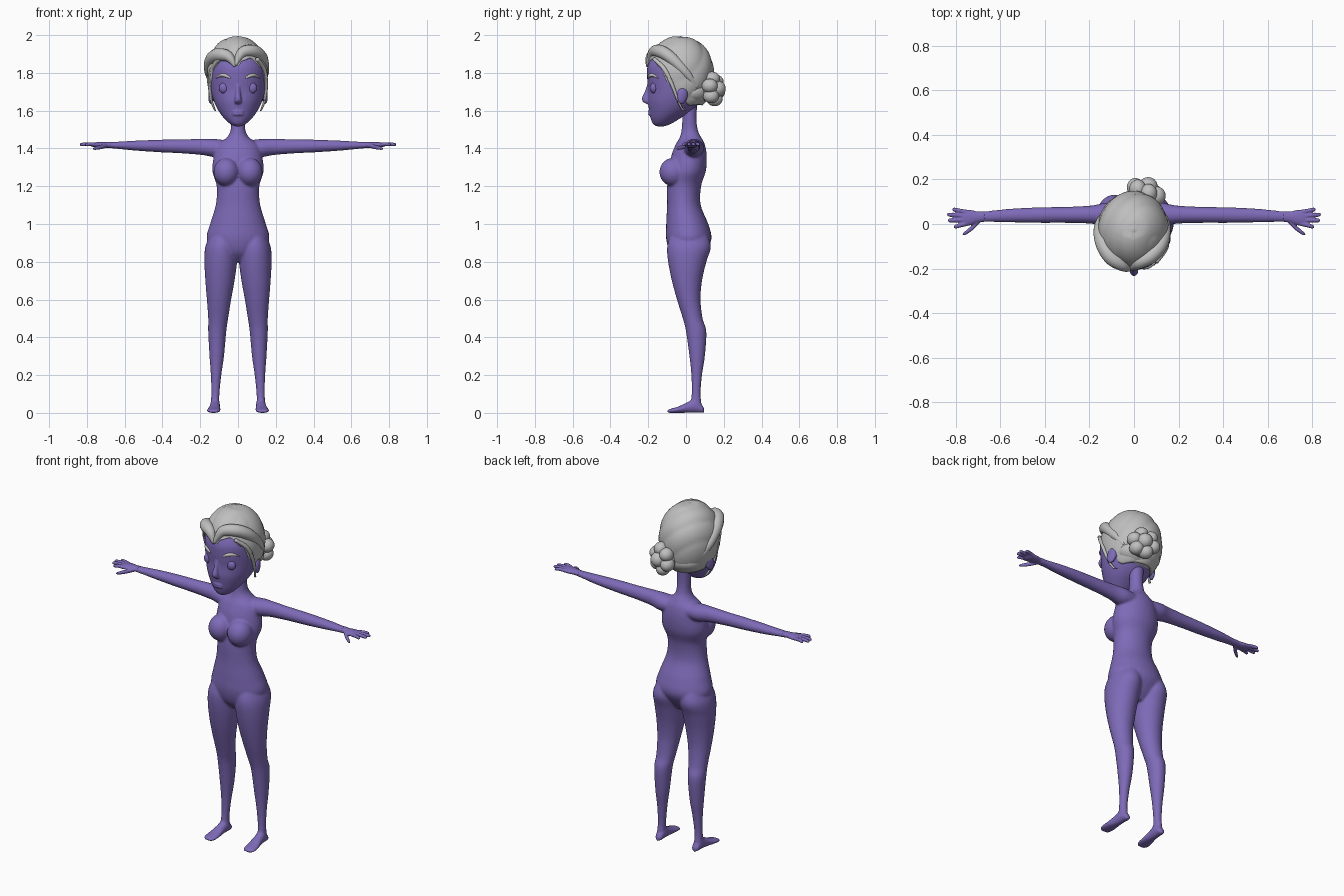
import bpy, bmesh, math
from mathutils import Vector, Matrix

if "Cube" in bpy.data.objects:
    bpy.data.objects.remove(bpy.data.objects["Cube"])

X, Y, Z = Vector((1, 0, 0)), Vector((0, 1, 0)), Vector((0, 0, 1))


def material(name, rgb):
    m = bpy.data.materials.new(name)
    m.diffuse_color = (*rgb, 1)
    m.use_nodes = True
    m.node_tree.nodes["Principled BSDF"].inputs["Base Color"].default_value = m.diffuse_color
    return m


SKIN = material("violet_skin", (0.21, 0.145, 0.48))
HAIR = material("silver_hair", (0.52, 0.52, 0.52))


def spline(rows, t):
    """Catmull-Rom interpolation through rows of numbers."""
    i = min(int(t), len(rows) - 2)
    f = t - i
    a, b, c, d = (rows[max(0, min(len(rows) - 1, i + k))] for k in (-1, 0, 1, 2))
    return [q + f / 2 * (r - p + f * (2 * p - 5 * q + 4 * r - s + f * (3 * (q - r) + s - p)))
            for p, q, r, s in zip(a, b, c, d)]


def loft(bm, secs, u, v, n=32, sub=5):
    """Closed tube through elliptical sections (x, y, z, radius_u, radius_v)."""
    rings = []
    for k in range((len(secs) - 1) * sub + 1):
        x, y, z, ru, rv = spline(secs, k / sub)
        rings.append([bm.verts.new(Vector((x, y, z)) + u * ru * math.cos(a) + v * rv * math.sin(a))
                      for a in (2 * math.pi * j / n for j in range(n))])
    for r0, r1 in zip(rings, rings[1:]):
        for j in range(n):
            bm.faces.new((r0[j], r0[(j + 1) % n], r1[(j + 1) % n], r1[j]))
    bm.faces.new(rings[0])
    bm.faces.new(rings[-1])


def ball(bm, loc, size, rot=Matrix()):
    m = Matrix.Translation(loc) @ rot @ Matrix.Diagonal((*size, 1))
    bmesh.ops.create_uvsphere(bm, u_segments=24, v_segments=16, radius=1, matrix=m)


def finish(bm, name, mat, voxel=0, smooth=0):
    bmesh.ops.recalc_face_normals(bm, faces=bm.faces)
    for f in bm.faces:
        f.smooth = True
    me = bpy.data.meshes.new(name)
    bm.to_mesh(me)
    bm.free()
    me.materials.append(mat)
    ob = bpy.data.objects.new(name, me)
    bpy.context.collection.objects.link(ob)
    if voxel:  # fuse the overlapping volumes into one skin
        r = ob.modifiers.new("fuse", 'REMESH')
        r.mode, r.voxel_size, r.use_smooth_shade = 'VOXEL', voxel, True
        sm = ob.modifiers.new("relax", 'SMOOTH')
        sm.factor, sm.iterations = 0.5, smooth
    return ob


def strand(name, pts, radii, mat=HAIR):
    bm = bmesh.new()
    rows = [(*p, r) for p, r in zip(pts, radii)]
    path = [spline(rows, k / 6) for k in range((len(rows) - 1) * 6 + 1)]
    rings = []
    for i, (x, y, z, r) in enumerate(path):
        tan = Vector(path[min(i + 1, len(path) - 1)][:3]) - Vector(path[max(i - 1, 0)][:3])
        u = tan.cross(Vector((0.1, 0.3, 1)) if abs(tan.z) < 0.9 * tan.length else X).normalized()
        v = tan.cross(u).normalized()
        rings.append([bm.verts.new(Vector((x, y, z)) + r * (u * math.cos(a) + v * math.sin(a)))
                      for a in (math.pi * j / 6 for j in range(12))])
    for r0, r1 in zip(rings, rings[1:]):
        for j in range(12):
            bm.faces.new((r0[j], r0[(j + 1) % 12], r1[(j + 1) % 12], r1[j]))
    bm.faces.new(rings[0])
    bm.faces.new(rings[-1])
    return finish(bm, name, mat)


# Body: torso and neck given as (z, half width, front y, back y)
bm = bmesh.new()
torso = [(0.80, .04, -.04, .06), (0.85, .12, -.085, .10), (0.92, .166, -.105, .135),
         (1.0, .148, -.105, .118), (1.1, .118, -.10, .078), (1.2, .113, -.10, .08),
         (1.28, .136, -.09, .105), (1.36, .128, -.078, .11), (1.42, .11, -.055, .10),
         (1.455, .063, -.035, .083), (1.49, .041, -.025, .065), (1.55, .037, -.02, .056),
         (1.64, .04, -.02, .06)]
loft(bm, [(0, (f + b) / 2, z, w, (b - f) / 2) for z, w, f, b in torso], X, Y)
# Legs as (z, inner x, outer x, front y, back y)
leg = [(0.95, .02, .145, -.08, .11), (0.88, .004, .173, -.10, .132), (0.8, .005, .178, -.095, .108),
       (0.7, .018, .173, -.075, .085), (0.6, .036, .165, -.048, .077), (0.5, .052, .158, -.017, .088),
       (0.43, .062, .158, 0, .108), (0.3, .074, .151, .018, .10), (0.2, .088, .144, .028, .085),
       (0.1, .098, .142, .03, .077), (0.03, .098, .146, .02, .085)]
# Feet as (y, centre x, half width, top z)
foot = [(.096, .12, .012, .025), (.085, .12, .021, .042), (.05, .121, .026, .075), (.01, .123, .028, .058),
        (-.04, .127, .036, .034), (-.08, .13, .036, .022), (-.10, .128, .022, .014)]
arm = [(.04, .04, 1.40, .05, .04), (.12, .042, 1.402, .054, .048), (.19, .042, 1.408, .041, .043),
       (.3, .041, 1.411, .036, .037), (.42, .04, 1.413, .035, .033), (.55, .038, 1.415, .031, .026),
       (.65, .034, 1.417, .025, .018), (.70, .031, 1.418, .024, .015)]
for s in (-1, 1):
    loft(bm, [(s * (i + o) / 2, (f + b) / 2, z, (o - i) / 2, (b - f) / 2) for z, i, o, f, b in leg], X, Y)
    loft(bm, [(s * c, y, t / 2, w, t / 2) for y, c, w, t in foot], X, Z)
    loft(bm, [(s * x, *rest) for x, *rest in arm], Y, Z)
    ball(bm, (s * .062, -.068, 1.275), (.068, .073, .075))
finish(bm, "body", SKIN, 0.006, 8)

# Hands: palm, four fingers and a thumb
tips = [(.815, .065), (.838, .042), (.834, .016), (.808, -.012)]
for s, side in ((-1, "left"), (1, "right")):
    bm = bmesh.new()
    loft(bm, [(s * x, y, 1.419, w, h) for x, y, w, h in
              [(.67, .033, .024, .016), (.70, .031, .025, .015), (.73, .029, .034, .015),
               (.76, .027, .037, .013), (.775, .027, .03, .009)]], Y, Z, 20)
    for i, (tx, ty) in enumerate(tips):
        y0 = .054 - .018 * i
        loft(bm, [(s * .75, y0, 1.42, .010, .010), (s * (.75 + tx) / 2, (y0 + ty) / 2, 1.423, .010, .010),
                  (s * (tx - .008), ty, 1.421, .009, .009), (s * tx, ty, 1.42, .004, .004)], Y, Z, 12)
    loft(bm, [(s * .69, .02, 1.416, .014, .012), (s * .72, -.012, 1.409, .013, .012),
              (s * .75, -.036, 1.402, .010, .010), (s * .768, -.047, 1.398, .005, .005)], Y, Z, 12)
    finish(bm, side + "_hand", SKIN, 0.004, 2)

# Head with nose, lips and ears, as (z, half width, front y, back y)
bm = bmesh.new()
head = [(1.517, .015, -.155, -.115), (1.53, .042, -.175, -.08), (1.56, .074, -.187, -.03),
        (1.60, .104, -.195, .03), (1.65, .128, -.202, .08), (1.71, .144, -.200, .11),
        (1.78, .150, -.206, .12), (1.84, .147, -.202, .12), (1.90, .12, -.165, .10), (1.95, .06, -.09, .04)]
loft(bm, [(0, (f + b) / 2, z, w, (b - f) / 2) for z, w, f, b in head], X, Y, 40)
loft(bm, [(0, -.195, 1.74, .010, .010), (0, -.205, 1.70, .012, .014), (0, -.212, 1.665, .018, .022),
          (0, -.208, 1.645, .019, .018), (0, -.198, 1.635, .01, .008)], X, Y, 16)
for dz in (-.007, .007):
    ball(bm, (0, -.187, 1.588 + dz), (.032, .014, .008))
for s in (-1, 1):
    ball(bm, (s * .142, -.018, 1.68), (.014, .028, .046),
         Matrix.Rotation(s * .3, 4, 'Z') @ Matrix.Rotation(-.2, 4, 'X'))
finish(bm, "head", SKIN, 0.005, 4)

# Eyes, brows and loose locks beside the face
for s, side in ((-1, "left"), (1, "right")):
    bm = bmesh.new()
    ball(bm, (s * .075, -.170, 1.72), (.026, .020, .029))
    finish(bm, side + "_eye", SKIN)
    strand(side + "_brow", [(s * .04, -.200, 1.772), (s * .065, -.191, 1.785),
                            (s * .09, -.173, 1.787), (s * .115, -.146, 1.772)], (.004, .009, .008, .002))
    strand(side + "_side_lock", [(s * .10, -.17, 1.875), (s * .138, -.115, 1.82), (s * .149, -.075, 1.74),
                                 (s * .142, -.045, 1.66), (s * .125, -.02, 1.61), (s * .118, 0, 1.60)],
           (.010, .012, .010, .007, .005, .002))

# Hair cap: grid from the crown down to a hairline height set by the angle from the front
LINE = [(0, 1.83), (10, 1.865), (30, 1.88), (52, 1.83), (72, 1.73), (92, 1.655), (115, 1.63), (181, 1.63)]


def hairline(deg):
    for (a, p), (b, q) in zip(LINE, LINE[1:]):
        if a <= deg <= b:
            f = (deg - a) / (b - a)
            return p + (q - p) * f * f * (3 - 2 * f)


bm = bmesh.new()
N, ROWS = 96, 36
crown = bm.verts.new((0, -.03, 1.995))
rings = []
for k in range(1, ROWS + 1):
    ring = []
    for j in range(N):
        phi = 2 * math.pi * j / N
        deg = abs((math.degrees(phi) + 180) % 360 - 180)
        th = k / ROWS * math.acos((hairline(deg) - 1.80) / .195)
        w = math.sin(th) ** (.6 if th > math.pi / 2 else .95)
        n = Vector((math.sin(phi) * w, -math.cos(phi) * w, math.cos(th)))
        groove = abs(math.sin(6 * n.dot(Vector((.62, -.35, .7))) + .4))
        r = .975 + .035 * min(1, k / 6) * groove ** .6
        ring.append(bm.verts.new((-.004 + .161 * n.x * r, -.03 + .177 * n.y * r, 1.80 + .195 * n.z * r)))
    rings.append(ring)
for j in range(N):
    bm.faces.new((crown, rings[0][j], rings[0][(j + 1) % N]))
    for r0, r1 in zip(rings, rings[1:]):
        bm.faces.new((r0[j], r1[j], r1[(j + 1) % N], r0[(j + 1) % N]))
cap = finish(bm, "hair_cap", HAIR)
sol = cap.modifiers.new("thickness", 'SOLIDIFY')
sol.thickness, sol.offset = .03, -1
# Nape filling under the cap
bm = bmesh.new()
ball(bm, (0, .035, 1.70), (.13, .10, .072))
finish(bm, "nape_hair", HAIR)

# Swept front rolls starting from the peak
strand("left_front_roll", [(-.015, -.205, 1.835), (-.05, -.185, 1.885), (-.105, -.145, 1.895), (-.143, -.075, 1.865),
                           (-.15, 0, 1.80), (-.125, .06, 1.72)], (.008, .028, .036, .034, .026, .008))
strand("right_front_roll", [(-.015, -.205, 1.84), (.02, -.175, 1.905), (.08, -.14, 1.915), (.125, -.08, 1.88),
                            (.138, 0, 1.80), (.12, .06, 1.72)], (.008, .028, .034, .032, .025, .008))

# Bun: a ring of petals around a core, facing back and to the right
bm = bmesh.new()
out = Vector((.35, .93, .05)).normalized()
u = out.cross(Z).normalized()
v = u.cross(out)
centre = Vector((.055, .145, 1.715))
ball(bm, centre + out * .025, (.042, .042, .042))
ball(bm, centre - out * .02, (.07, .06, .07))
for i in range(6):
    a = math.pi * i / 3 + .3
    ball(bm, centre + .055 * (u * math.cos(a) + v * math.sin(a)), (.038, .042, .038))
finish(bm, "hair_bun", HAIR)
